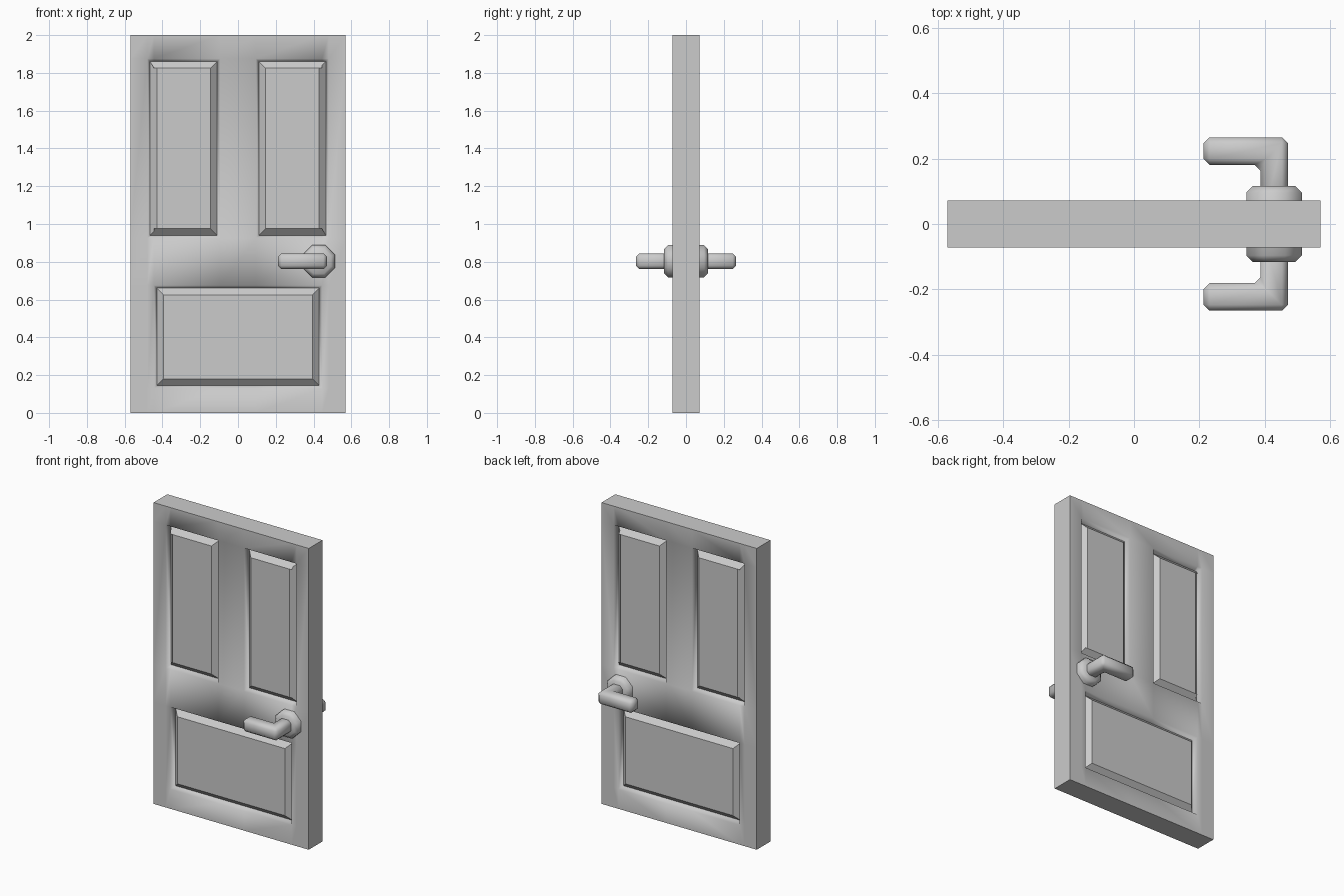
import bpy, bmesh
from math import radians
from mathutils import Matrix, Vector

cube = bpy.data.objects.get("Cube")
if cube:
    bpy.data.objects.remove(cube)

GREY = (0.6, 0.6, 0.6, 1)
mat = bpy.data.materials.new("light grey")
mat.use_nodes = True
mat.diffuse_color = GREY
mat.node_tree.nodes["Principled BSDF"].inputs["Base Color"].default_value = GREY


def finish(bm, name, mirror=False, smooth_angle=None):
    """Turn a bmesh into an object, optionally mirrored front to back."""
    bmesh.ops.recalc_face_normals(bm, faces=bm.faces[:])
    mesh = bpy.data.meshes.new(name)
    bm.to_mesh(mesh)
    bm.free()
    mesh.materials.append(mat)
    obj = bpy.data.objects.new(name, mesh)
    bpy.context.collection.objects.link(obj)
    if smooth_angle:
        bpy.ops.object.select_all(action='DESELECT')
        obj.select_set(True)
        bpy.context.view_layer.objects.active = obj
        bpy.ops.object.shade_smooth_by_angle(angle=radians(smooth_angle))
    if mirror:
        mod = obj.modifiers.new("front_to_back", 'MIRROR')
        mod.use_axis = (False, True, False)
    return obj


# Door leaf: front half as a grid of rails and stiles around three openings
HALF_Y, GROOVE = 0.072, 0.033
xs = [-0.57, -0.48, -0.445, -0.095, 0.095, 0.445, 0.48, 0.57]
zs = [0, 0.13, 0.675, 0.925, 1.875, 2]
openings = [(-0.48, -0.095, 0.925, 1.875),
            (0.095, 0.48, 0.925, 1.875),
            (-0.445, 0.445, 0.13, 0.675)]

bm = bmesh.new()
grid = [[bm.verts.new((x, -HALF_Y, z)) for z in zs] for x in xs]
for i in range(len(xs) - 1):
    for j in range(len(zs) - 1):
        bm.faces.new((grid[i][j], grid[i + 1][j],
                      grid[i + 1][j + 1], grid[i][j + 1]))
bm.normal_update()
for f in bm.faces:
    f.smooth = True

# Sunk groove and raised bevelled panel in each opening
for x0, x1, z0, z1 in openings:
    cells = []
    for f in bm.faces:
        c = f.calc_center_median()
        if x0 < c.x < x1 and z0 < c.z < z1:
            cells.append(f)
    if len(cells) > 1:
        cells = bmesh.ops.dissolve_faces(bm, faces=cells)["region"]
    bm.normal_update()
    bmesh.ops.inset_region(bm, faces=cells, thickness=0.015, depth=-GROOVE,
                           use_even_offset=True)
    slopes = bmesh.ops.inset_region(bm, faces=cells, thickness=0.035,
                                    depth=GROOVE, use_even_offset=True)["faces"]
    for f in slopes + cells:
        f.smooth = False

# Door edges, back to the mirror plane
rim = [e for e in bm.edges if e.is_boundary]
new = bmesh.ops.extrude_edge_only(bm, edges=rim)["geom"]
for g in new:
    if isinstance(g, bmesh.types.BMVert):
        g.co.y = 0
    elif isinstance(g, bmesh.types.BMFace):
        g.smooth = False
finish(bm, "door_leaf", mirror=True)

# Octagonal handle plates, one solid running through the door
HX, HZ = 0.428, 0.803
bm = bmesh.new()
bmesh.ops.create_cone(bm, cap_ends=True, segments=8, radius1=0.092,
                      radius2=0.092, depth=0.232)
bmesh.ops.rotate(bm, verts=bm.verts, matrix=Matrix.Rotation(radians(22.5), 3, 'Z'))
bmesh.ops.rotate(bm, verts=bm.verts, matrix=Matrix.Rotation(radians(90), 3, 'X'))
bmesh.ops.translate(bm, verts=bm.verts, vec=Vector((HX, 0, HZ)))
ends = [e for e in bm.edges if e.calc_face_angle() > radians(60)]
bmesh.ops.bevel(bm, geom=ends, offset=0.02, segments=1, affect='EDGES')
finish(bm, "handle_plates", smooth_angle=50)

# Lever handle: L-shaped bar with chamfered edges
R = 0.042
outline = [(HX + R, 0.04), (HX + R, 0.265), (0.213, 0.265),
           (0.213, 0.181), (HX - R, 0.181), (HX - R, 0.04)]
bm = bmesh.new()
face = bm.faces.new([bm.verts.new((x, -y, HZ - R)) for x, y in outline])
top = bmesh.ops.extrude_face_region(bm, geom=[face])["geom"]
bmesh.ops.translate(bm, vec=(0, 0, 2 * R),
                    verts=[g for g in top if isinstance(g, bmesh.types.BMVert)])
bmesh.ops.recalc_face_normals(bm, faces=bm.faces[:])
bmesh.ops.bevel(bm, geom=bm.edges[:], offset=0.018, segments=1, affect='EDGES')
finish(bm, "lever_handle", mirror=True, smooth_angle=50)
